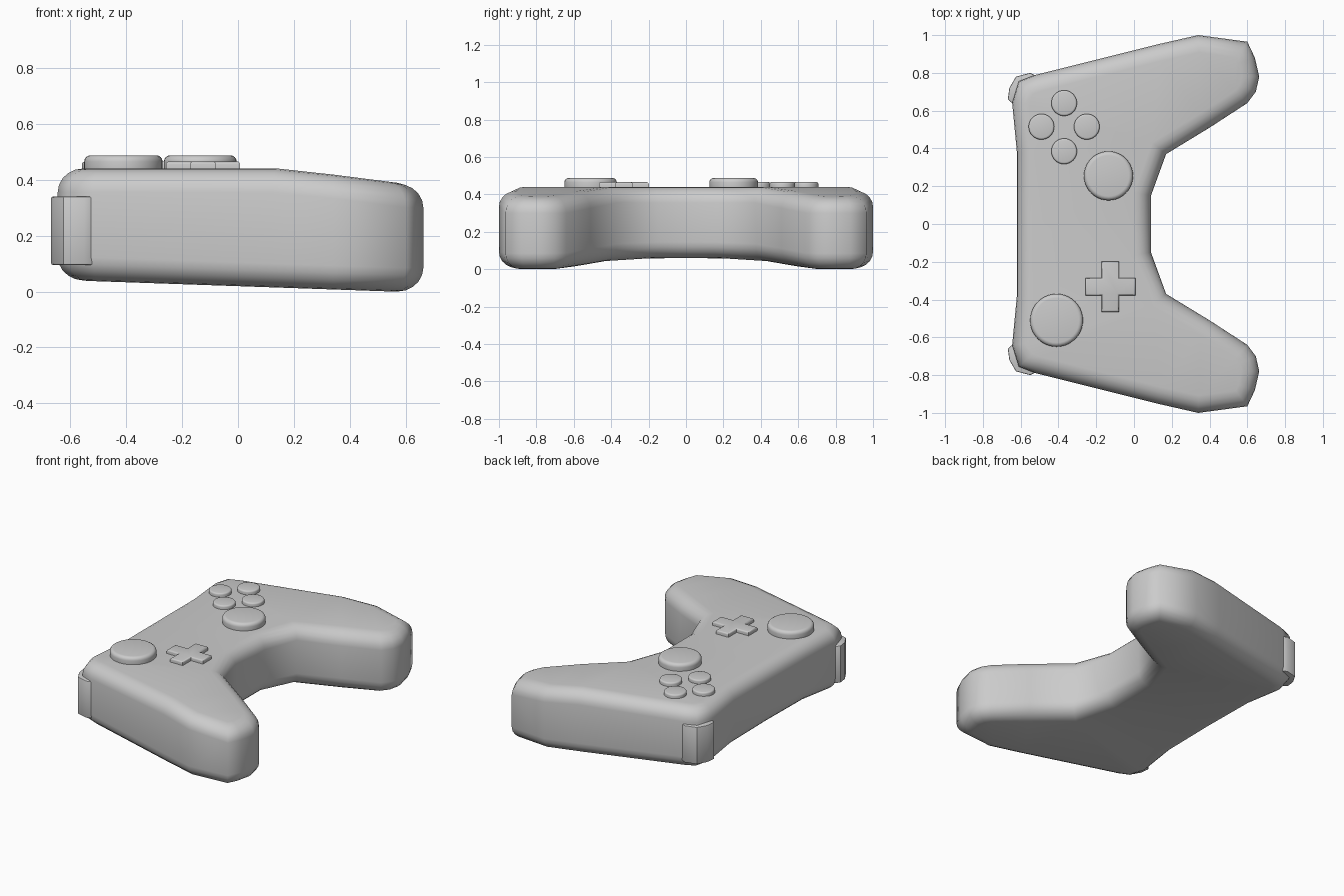
import bpy, bmesh, math
from mathutils import Vector

if "Cube" in bpy.data.objects:
    bpy.data.objects.remove(bpy.data.objects["Cube"])


def finish(name, bm, angle=60):
    bmesh.ops.recalc_face_normals(bm, faces=bm.faces)
    mesh = bpy.data.meshes.new(name)
    bm.to_mesh(mesh)
    bm.free()
    ob = bpy.data.objects.new(name, mesh)
    bpy.context.collection.objects.link(ob)
    bpy.ops.object.select_all(action='DESELECT')
    ob.select_set(True)
    bpy.context.view_layer.objects.active = ob
    bpy.ops.object.shade_smooth_by_angle(angle=math.radians(angle))
    return ob


def mirror_y(ob):
    m = ob.modifiers.new("Mirror", 'MIRROR')
    m.use_axis = (False, True, False)
    m.merge_threshold = 0.0005


def clamp(t):
    return max(0.0, min(1.0, t))


def prism(name, pts, z0, z1, bevel, segments=3):
    """Extruded outline with rounded top and bottom rims."""
    bm = bmesh.new()
    face = bm.faces.new([bm.verts.new((x, y, z0)) for x, y in pts])
    ext = bmesh.ops.extrude_face_region(bm, geom=[face])
    top = [v for v in ext["geom"] if isinstance(v, bmesh.types.BMVert)]
    bmesh.ops.translate(bm, verts=top, vec=(0, 0, z1 - z0))
    rims = [e for e in bm.edges if abs(e.verts[0].co.z - e.verts[1].co.z) < 1e-6]
    bmesh.ops.bevel(bm, geom=rims, offset=bevel, segments=segments,
                    profile=0.5, affect='EDGES')
    return finish(name, bm, 40)


def circle(cx, cy, r, n=40):
    return [(cx + r * math.cos(2 * math.pi * i / n),
             cy + r * math.sin(2 * math.pi * i / n)) for i in range(n)]


# Body: half outline from back centre, round the grip, to the inner centre
half = [(-.62, 0), (-.62, .38), (-.645, .64), (-.61, .755), (-.52, .79),
        (.12, .95), (.34, 1.0), (.6, .965), (.64, .88), (.663, .78),
        (.645, .70), (.6, .64), (.4, .51), (.17, .37), (.09, .15), (.09, 0)]
caps = [(0, 1, 14, 15), (1, 13, 14), (1, 2, 3, 4, 13), (4, 5, 13),
        (5, 6, 12, 13), (6, 7, 11, 12), (7, 8, 9, 10, 11)]


def top_z(x, y):
    return .44 - .055 * clamp((x - .17) / .43)


def bottom_z(x, y):
    side = clamp((abs(y) - .3) / .35)
    return .06 - side * (.02 + .04 * clamp((x + .6) / 1.15))


def inset(d):
    P = [Vector(p) for p in half]
    P = [Vector((P[0].x, -P[1].y))] + P + [Vector((P[-1].x, -P[-2].y))]
    out = []
    for a, b, c in zip(P, P[1:], P[2:]):
        e, f = (b - a).normalized(), (c - b).normalized()
        n, m = Vector((e.y, -e.x)), Vector((f.y, -f.x))
        out.append(b + (n + m) / (1 + n.dot(m)) * d)
    return out


STEPS, RIM_W, RIM_H = 5, .09, .085
levels = []
for k in range(STEPS + 1):
    a = k / STEPS * math.pi / 2
    levels.append((RIM_W * (1 - math.sin(a)), RIM_H * (1 - math.cos(a))))

bm = bmesh.new()
rings = []
for d, h in levels:
    rings.append([bm.verts.new((p.x, p.y, bottom_z(p.x, p.y) + h)) for p in inset(d)])
for d, h in reversed(levels):
    rings.append([bm.verts.new((p.x, p.y, top_z(p.x, p.y) - h)) for p in inset(d)])
for lo, hi in zip(rings, rings[1:]):
    for i in range(len(half) - 1):
        bm.faces.new((lo[i], lo[i + 1], hi[i + 1], hi[i]))
for ring in (rings[0], rings[-1]):
    for ids in caps:
        bm.faces.new([ring[i] for i in ids])
mirror_y(finish("body", bm, 65))

# Shoulder buttons wrapped round the back corners
shoulder = prism("shoulder_buttons",
                 [(-.668, .66), (-.66, .72), (-.625, .78), (-.55, .80), (-.52, .785),
                  (-.52, .70), (-.58, .63), (-.645, .64)], .095, .34, .006, 2)
mirror_y(shoulder)

# Thumb sticks
prism("left_stick", circle(-.41, -.51, .14), .41, .487, .022, 4)
prism("right_stick", circle(-.135, .255, .13), .41, .487, .022, 4)

# Four round face buttons
for i, (x, y) in enumerate([(-.37, .64), (-.49, .515), (-.25, .515), (-.37, .385)]):
    prism(f"face_button_{i + 1}", circle(x, y, .068, 32), .41, .465, .01)

# Cross-shaped direction pad
cx, cy, w, r = -.125, -.332, .046, .133
cross = []
for q in range(4):
    c, s = round(math.cos(q * math.pi / 2)), round(math.sin(q * math.pi / 2))
    for x, y in [(r, -w), (r, w), (w, w)]:
        cross.append((cx + x * c - y * s, cy + x * s + y * c))
prism("direction_pad", cross, .41, .465, .01)
